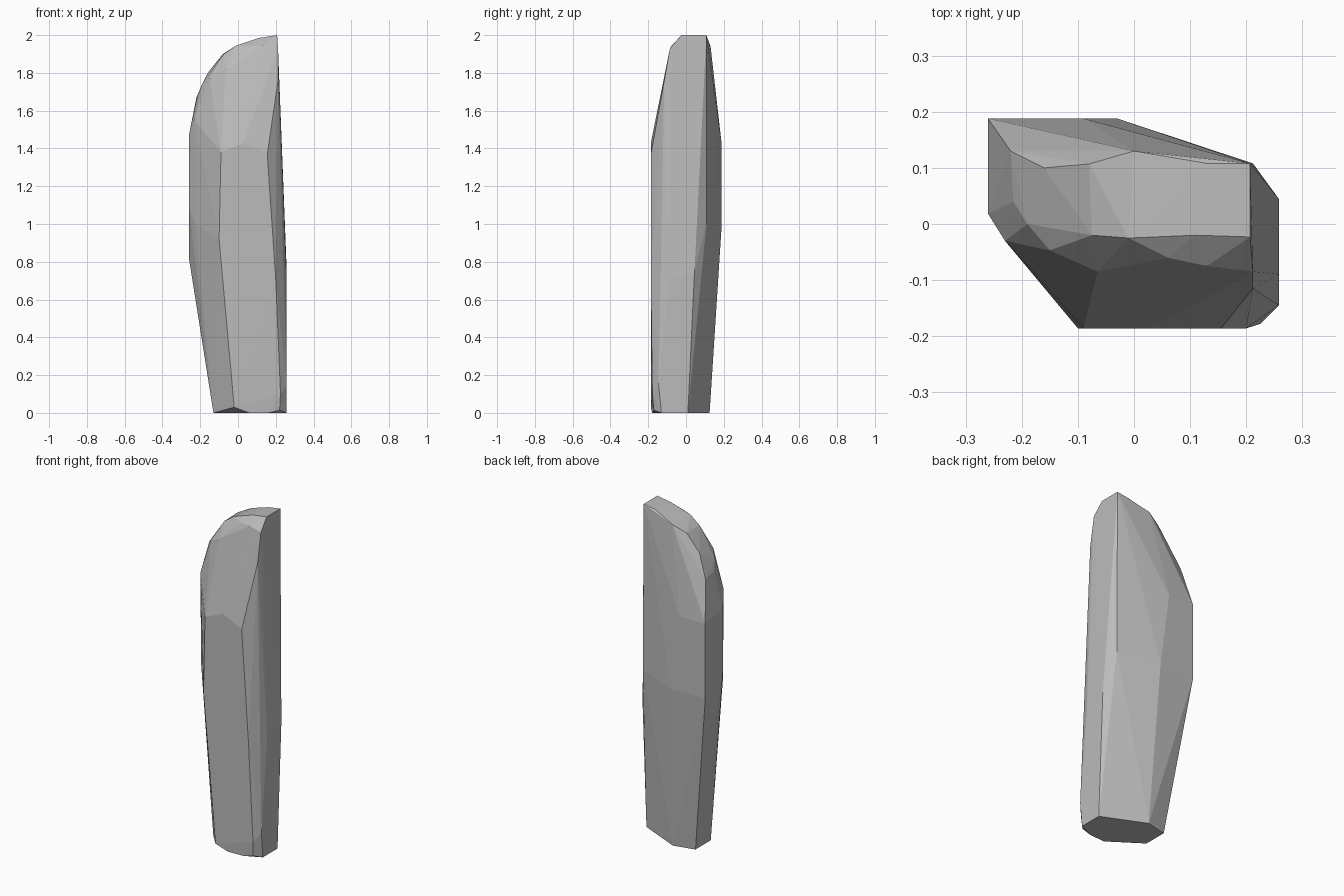
import bpy
import bmesh
import math
from mathutils import Vector

cube = bpy.data.objects.get("Cube")
if cube:
    bpy.data.objects.remove(cube, do_unlink=True)


def make_material(name, color):
    material = bpy.data.materials.new(name)
    material.use_nodes = True
    material.diffuse_color = color
    shader = material.node_tree.nodes["Principled BSDF"]
    shader.inputs["Base Color"].default_value = color
    return material


def on_plane(axis, value, pairs):
    """Corner points lying on a flat side, given by their two other coordinates."""
    points = []
    for pair in pairs:
        point = list(pair)
        point.insert("xyz".index(axis), value)
        points.append(Vector(point))
    return points


def ridge(points):
    return [Vector(point) for point in points]


def build_stone(name, corners, material):
    """Faceted chipped stone: the tight skin around its corner points."""
    bm = bmesh.new()
    for corner in corners:
        bm.verts.new(corner)
    bmesh.ops.convex_hull(bm, input=list(bm.verts))
    loose = [vert for vert in bm.verts if not vert.link_faces]
    bmesh.ops.delete(bm, geom=loose, context="VERTS")
    bmesh.ops.dissolve_limit(bm, angle_limit=math.radians(1),
                             verts=list(bm.verts), edges=list(bm.edges))
    bmesh.ops.recalc_face_normals(bm, faces=list(bm.faces))
    mesh = bpy.data.meshes.new(name)
    bm.to_mesh(mesh)
    bm.free()
    mesh.materials.append(material)
    stone = bpy.data.objects.new(name, mesh)
    bpy.context.collection.objects.link(stone)
    return stone


# Flat underside, with x and y
underside = on_plane("z", 0, [(-.13, .095), (0, .125), (.257, .01), (.257, -.13),
                              (.16, -.175), (.06, -.18), (-.13, -.05)])

# Broad back wall, with x and z
back_wall = on_plane("y", .188, [(-.26, 1.43), (-.09, 1.43),
                                 (-.26, .98), (-.03, .98)])

# Narrow left wall, with y and z
narrow_wall = on_plane("x", -.26, [(.018, 1.47), (.018, 1.1), (.1, .82)])

# Broad front wall, with x and z
front_wall = on_plane("y", -.186, [(-.09, 1.38), (.03, 1.43), (.155, 1.37),
                                   (-.1, .92), (-.055, .5), (-.02, .03), (.2, .7)])

# Straight tall side, tapering in towards the top, with y and z
tall_side_low = on_plane("x", .258, [(.045, .75), (-.09, .7), (-.145, .15)])
tall_side_high = on_plane("x", .212, [(.108, 1), (-.085, 1.93), (-.115, 1.76)])

# Chipped corners between the walls
chips = ridge([(.225, -.178, .1), (.22, -.17, .015),
               (-.23, -.03, 1.55), (-.225, -.03, 1)])

# Rounded crown: back edge, middle edge and front edge of the curved top
crown_back = ridge([(-.22, .13, 1.67), (-.16, .1, 1.8), (-.08, .107, 1.9),
                    (0, .13, 1.94), (.13, .108, 1.988), (.207, .108, 2)])
crown_middle = ridge([(-.215, .04, 1.68), (-.19, 0, 1.74), (-.075, -.02, 1.9),
                      (-.01, -.025, 1.945), (.11, -.02, 1.985), (.207, -.023, 2)])
crown_front = ridge([(-.15, -.047, 1.77), (-.065, -.085, 1.82),
                     (.06, -.06, 1.94), (.13, -.075, 1.945)])

grey = make_material("stone_grey", (.5, .5, .5, 1))
build_stone("standing_stone",
            underside + back_wall + narrow_wall + front_wall + tall_side_low
            + tall_side_high + chips + crown_back + crown_middle + crown_front,
            grey)
